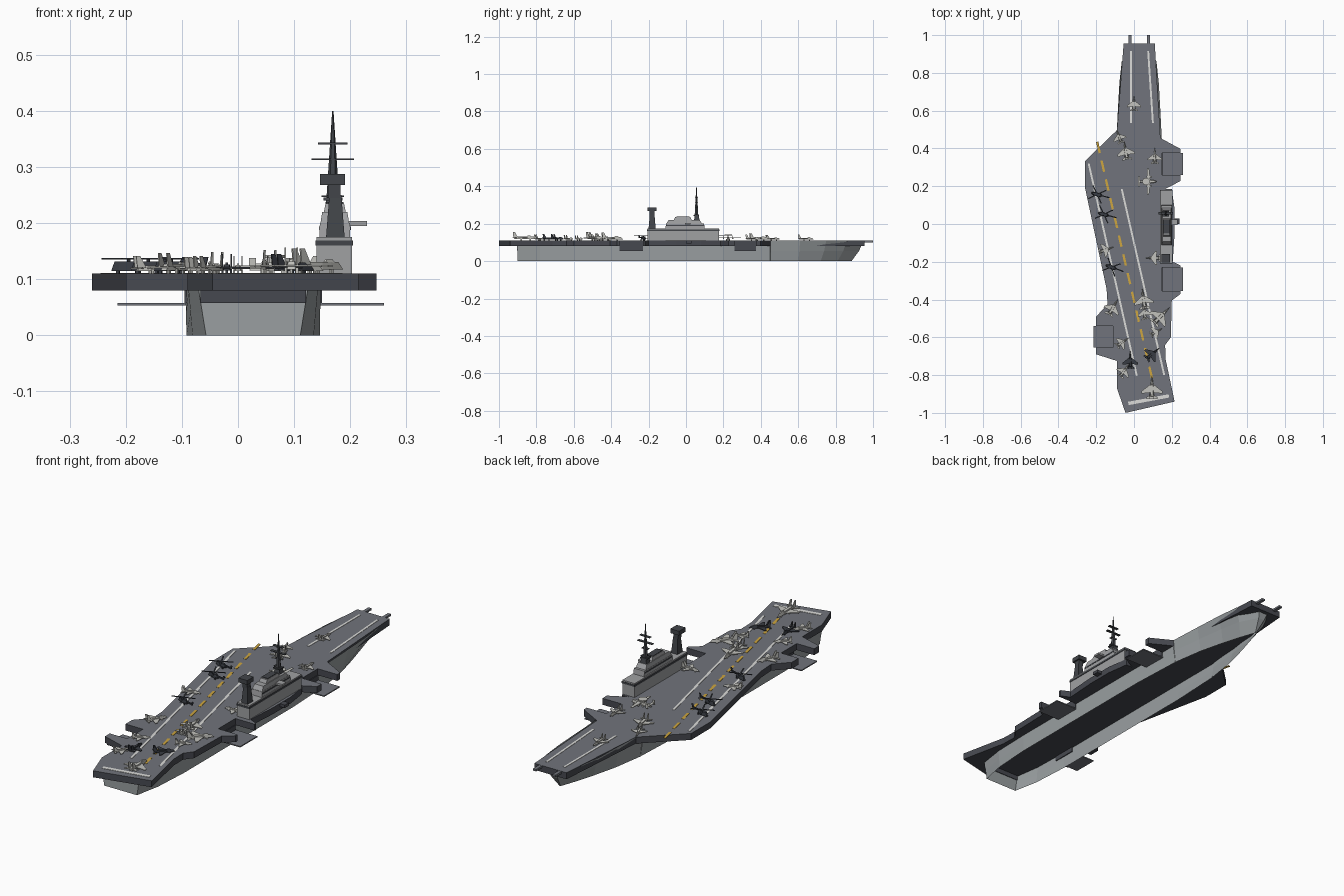
import bpy, bmesh, math
from mathutils import Matrix, Vector

if "Cube" in bpy.data.objects:
    bpy.data.objects.remove(bpy.data.objects["Cube"])

def material(name, r, g, b):
    m = bpy.data.materials.new(name)
    m.diffuse_color = (r, g, b, 1)
    m.use_nodes = True
    m.node_tree.nodes["Principled BSDF"].inputs["Base Color"].default_value = m.diffuse_color
    return m

DECK = material("deck grey", .165, .175, .20)
EDGE = material("deck edge dark grey", .062, .066, .08)
HULL = material("hull grey", .32, .345, .355)
ISLE = material("island grey", .35, .355, .365)
MAST = material("mast dark grey", .055, .06, .068)
JET = material("aircraft pale grey", .54, .54, .51)
DARK = material("aircraft dark grey", .04, .045, .056)
WHITE = material("marking white", .72, .72, .70)
GOLD = material("marking yellow", .62, .38, .05)

def add_prism(bm, pts, a, b, axis='z', top=1.0):
    """Extrude a 2D outline from a to b along an axis, optionally tapered."""
    cx = sum(p[0] for p in pts) / len(pts)
    cy = sum(p[1] for p in pts) / len(pts)
    def place(u, v, w):
        return (u, v, w) if axis == 'z' else (w, u, v)
    lo = [bm.verts.new(place(u, v, a)) for u, v in pts]
    hi = [bm.verts.new(place(cx + (u - cx) * top, cy + (v - cy) * top, b)) for u, v in pts]
    n = len(pts)
    bm.faces.new(lo[::-1])
    bm.faces.new(hi)
    for i in range(n):
        j = (i + 1) % n
        bm.faces.new((lo[i], lo[j], hi[j], hi[i]))

def finish(bm, name, *mats, recalc=True):
    if recalc:
        bmesh.ops.recalc_face_normals(bm, faces=bm.faces[:])
    me = bpy.data.meshes.new(name)
    bm.to_mesh(me)
    bm.free()
    for m in mats:
        me.materials.append(m)
    ob = bpy.data.objects.new(name, me)
    bpy.context.collection.objects.link(ob)
    return ob

def prism(name, pts, a, b, mat, **kw):
    bm = bmesh.new()
    add_prism(bm, pts, a, b, **kw)
    return finish(bm, name, mat)

def rect(x0, x1, y0, y1):
    return [(x0, y0), (x1, y0), (x1, y1), (x0, y1)]

def mirror(pts):
    return pts + [(-x, y) for x, y in reversed(pts) if abs(x) > 1e-6]

def circle(x, y, r, n=12):
    return [(x + r * math.cos(i * math.tau / n), y + r * math.sin(i * math.tau / n)) for i in range(n)]

# Flight deck with notches for the three lowered lifts
outline = [(-.055, .955), (.11, .955), (.14, .455), (.247, .397), (.247, .375), (.147, .375), (.147, .26),
           (.247, .26), (.247, .228), (.165, .185), (.2, .185), (.215, .08), (.215, -.05), (.205, -.2),
           (.247, -.22), (.247, -.23), (.147, -.23), (.147, -.355), (.247, -.355), (.247, -.37), (.2, -.405),
           (.195, -.6), (.165, -.64), (.167, -.715), (.215, -.94), (-.045, -1), (-.09, -.87), (-.09, -.725),
           (-.2, -.69), (-.2, -.655), (-.11, -.655), (-.11, -.54), (-.2, -.54), (-.2, -.49), (-.14, -.425),
           (-.145, -.345), (-.26, .195), (-.26, .333), (-.09, .497)]
deck = prism("flight_deck", outline, .08, .11, DECK)
deck.data.materials.append(EDGE)
for f in deck.data.polygons:
    f.material_index = 0 if f.normal.z > .5 else 1

# Hull: open shell lofted through (y, bottom half width, top half width, top z, bow rake)
CX = .027
sections = [(-.9, .084, .097, .08, 0), (-.78, .108, .115, .08, 0), (-.6, .119, .12, .08, 0),
            (.2, .119, .12, .08, 0), (.45, .108, .12, .08, 0), (.451, .108, .12, .109, 0),
            (.6, .085, .112, .109, .01), (.72, .055, .104, .109, .03), (.81, .028, .092, .109, .05),
            (.885, .002, .03, .109, .065)]
bm = bmesh.new()
rows = []
for y, hb, ht, zt, rake in sections:
    row = []
    for side, ts in ((-1, (1, .5, 0)), (1, (0, .5, 1))):
        for t in ts:
            row.append(bm.verts.new((CX + side * (hb + (ht - hb) * t), y + rake * t ** .7, zt * t)))
    rows.append(row)
for r, s in zip(rows, rows[1:]):
    for i in (0, 1, 3, 4):
        bm.faces.new((r[i], s[i], s[i + 1], r[i + 1]))
for r in (rows[0], rows[-1]):
    bm.faces.new((r[0], r[1], r[4], r[5]))
    bm.faces.new((r[1], r[2], r[3], r[4]))
finish(bm, "hull", HULL)
prism("stern_opening", rect(CX - .094, CX + .094, -.903, -.897), .058, .08, EDGE)

# Lowered lifts and the hangar doors behind them
for i, (x0, x1, y0, y1, door) in enumerate([(.145, .26, .26, .375, .147), (.145, .26, -.355, -.23, .147),
                                            (-.215, -.093, -.655, -.54, -.091)]):
    prism(f"aircraft_lift_{i}", rect(x0, x1, y0, y1), .053, .058, DECK)
    prism(f"hangar_door_{i}", rect(door - .004, door + .003, y0, y1), .058, .081, EDGE)

# Catapult horns at the bow
for x in (-.022, .078):
    prism("catapult_horn", rect(x - .008, x + .008, .94, 1.0), .1, .109, DECK)

# Deck markings
def stripe(name, p, q, w, mat):
    p, q = Vector(p), Vector(q)
    n = (q - p).normalized().orthogonal() * w / 2
    prism(name, [tuple(v) for v in (p + n, q + n, q - n, p - n)], .109, .1115, mat)

for p, q, w in [((-.015, .915), (-.015, .535), .01), ((.075, .915), (.1, .535), .01),
                ((-.24, .32), (.015, -.805), .01), ((-.065, .185), (.16, -.8), .01),
                ((-.03, -.95), (.185, -.91), .018)]:
    stripe("white_line", p, q, w, WHITE)
a, b = Vector((-.195, .435)), Vector((.095, -.815))
for i in range(13):
    stripe("centre_dash", a.lerp(b, i / 12.6), a.lerp(b, (i + .6) / 12.6), .012, GOLD)

# Island superstructure
prism("island_base", rect(.14, .203, -.207, .177), .11, .175, ISLE)
prism("island_windows", rect(.138, .205, -.209, .179), .16, .169, MAST)
prism("bridge", rect(.145, .2, -.11, .1), .175, .2, ISLE, top=.97)
prism("bridge_windows", rect(.144, .201, -.107, .097), .188, .194, MAST)
prism("bridge_upper", rect(.147, .198, -.105, .085), .2, .22, ISLE, top=.88)
prism("bridge_top", rect(.153, .192, -.065, .03), .22, .235, ISLE, top=.85)
prism("bridge_roof", rect(.157, .188, -.05, .02), .234, .238, MAST)
prism("bridge_wing", rect(.195, .23, -.005, .025), .195, .204, ISLE)
prism("island_sponson", rect(.2, .24, 0, .03), .095, .109, EDGE)

# Radar tower
prism("radar_tower", rect(.157, .19, -.2, -.162), .175, .25, MAST, top=.65)
prism("radar_box", rect(.146, .191, -.205, -.158), .268, .288, MAST)
prism("radar_neck", rect(.16, .183, -.195, -.168), .245, .27, MAST)

# Main mast
prism("mast_base", rect(.15, .188, .04, .075), .2, .245, MAST, top=.6)
prism("mast_spire", circle(.169, .056, .012, 6), .235, .4, MAST, top=.1)
for z, h in ((.248, .02), (.285, .016), (.314, .038), (.342, .026)):
    prism("mast_yard", rect(.169 - h, .169 + h, .049, .063), z - .0015, z + .0015, MAST)
prism("mast_platform", rect(.152, .186, .04, .07), .24, .246, MAST)

# Aircraft, drawn one unit long with the nose toward +y
def place(bm, name, x, y, heading, size, mat):
    bm.transform(Matrix.Translation((x, y, .11)) @ Matrix.Rotation(math.radians(heading), 4, 'Z')
                 @ Matrix.Scale(size, 4))
    finish(bm, name, mat)

def wheels(bm):
    for x, y in ((0, .25), (.08, -.12), (-.08, -.12)):
        add_prism(bm, rect(x - .02, x + .02, y - .03, y + .03), 0, .09)

def jet(x, y, heading, size, mat=JET):
    bm = bmesh.new()
    wheels(bm)
    add_prism(bm, mirror([(0, .5), (.045, .25), (.075, 0), (.06, -.45)]), .06, .17, top=.8)
    add_prism(bm, rect(-.03, .03, .1, .3), .165, .21, top=.6)
    add_prism(bm, mirror([(.05, .14), (.44, -.16), (.44, -.26), (.05, -.22)]), .1, .125)
    add_prism(bm, mirror([(.04, -.3), (.24, -.42), (.24, -.5), (.04, -.46)]), .1, .125)
    for s in (-.085, .085):
        add_prism(bm, [(-.26, .12), (-.4, .37), (-.49, .37), (-.46, .12)], s - .012, s + .012, axis='x')
    place(bm, "jet", x, y, heading, size, mat)

def helicopter(x, y, heading, size=.1):
    bm = bmesh.new()
    wheels(bm)
    add_prism(bm, mirror([(.04, .36), (.09, .22), (.09, -.1), (.04, -.22)]), .05, .22, top=.8)
    add_prism(bm, rect(-.03, .03, -.6, -.15), .13, .19)
    add_prism(bm, [(-.5, .14), (-.58, .3), (-.66, .3), (-.62, .14)], -.015, .015, axis='x')
    add_prism(bm, circle(0, .05, .035, 6), .2, .28)
    for k in range(2):
        ang = math.radians(40 + 90 * k)
        c, s = math.cos(ang), math.sin(ang)
        add_prism(bm, [(u * c - v * s, .05 + u * s + v * c) for u, v in rect(-.52, .52, -.03, .03)], .255, .275)
    place(bm, "helicopter", x, y, heading, size, DARK)

def radar_plane(x, y, heading, size):
    bm = bmesh.new()
    wheels(bm)
    add_prism(bm, mirror([(.03, .5), (.07, .35), (.07, -.15), (.03, -.5)]), .06, .18, top=.85)
    add_prism(bm, mirror([(.05, .17), (.68, .1), (.68, 0), (.05, -.03)]), .14, .17)
    add_prism(bm, rect(-.26, .26, -.5, -.38), .15, .175)
    for s in (-.25, .25):
        add_prism(bm, rect(-.5, -.38, .08, .28), s - .012, s + .012, axis='x')
        add_prism(bm, rect(s - .035, s + .035, -.05, .25), .08, .15)
    add_prism(bm, rect(-.03, .03, -.15, 0), .17, .29)
    add_prism(bm, circle(0, -.06, .2, 14), .28, .33)
    place(bm, "radar_plane", x, y, heading, size, JET)

for spec in [(0, .64, 0, .085), (-.08, .465, 20, .08), (-.045, .39, 10, .105), (.11, .36, 0, .085),
             (-.145, -.135, -70, .085), (-.11, -.44, -30, .1), (.05, -.395, 8, .115), (.055, -.465, 8, .085),
             (.145, -.485, -45, .12), (.12, -.57, -60, .075), (.1, -.18, 90, .085), (-.06, -.625, -55, .08),
             (-.05, -.775, -35, .085), (.095, -.865, 0, .125)]:
    jet(*spec)
jet(-.02, -.72, 0, .095, DARK)
jet(.1, -.685, -50, .095, DARK)
for spec in [(-.19, .155, 75), (-.155, .05, 75), (-.115, -.23, 70)]:
    helicopter(*spec)
radar_plane(.07, .225, -90, .1)
